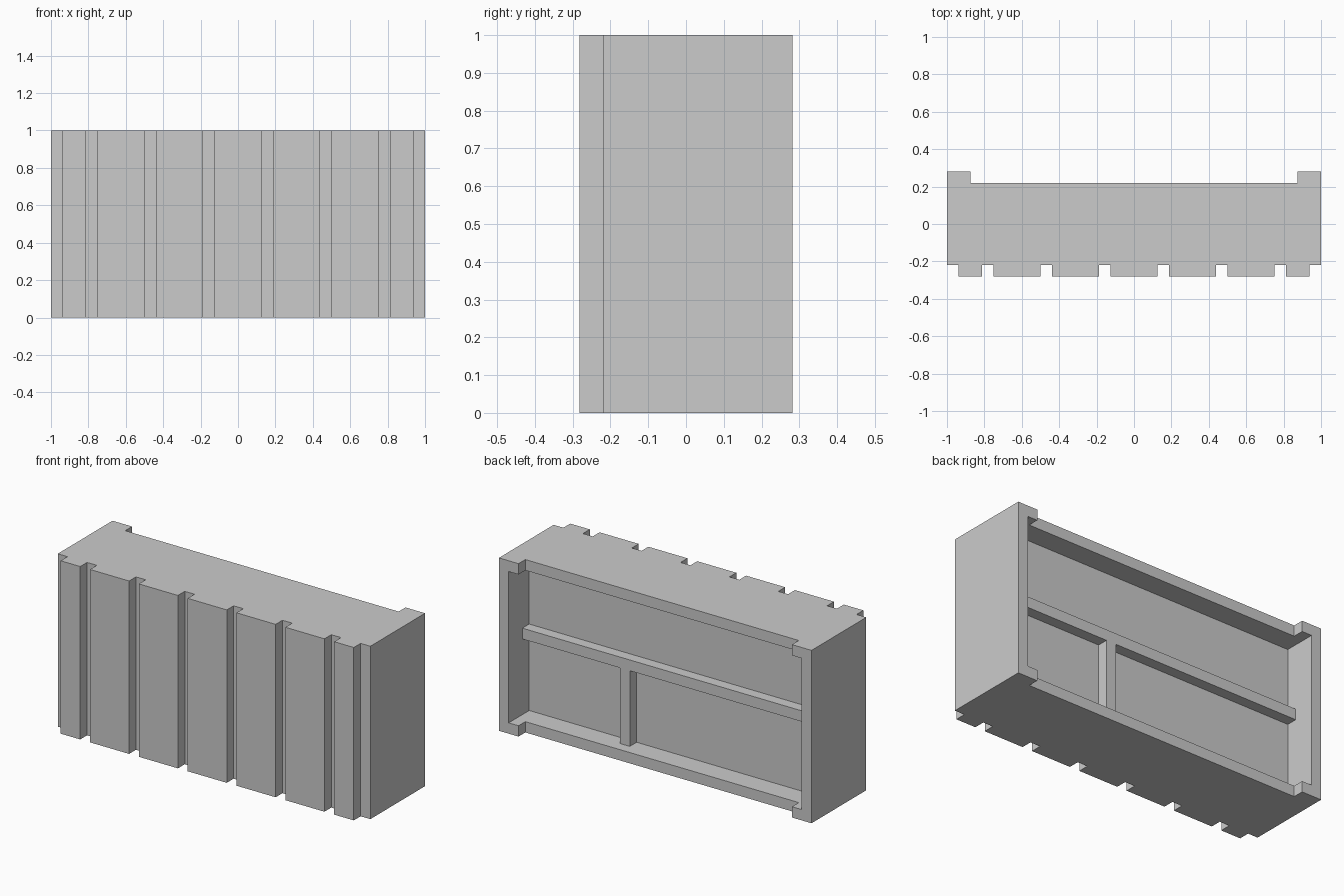
import bpy, bmesh

if "Cube" in bpy.data.objects:
    bpy.data.objects.remove(bpy.data.objects["Cube"])

U = 1 / 16  # grid module


def make_object(name, bm):
    bmesh.ops.recalc_face_normals(bm, faces=bm.faces)
    mesh = bpy.data.meshes.new(name)
    bm.to_mesh(mesh)
    bm.free()
    obj = bpy.data.objects.new(name, mesh)
    bpy.context.collection.objects.link(obj)
    return obj


def box(name, x, y, z):
    """Box from (min, max) ranges given in grid modules."""
    bm = bmesh.new()
    bmesh.ops.create_cube(bm, size=1)
    for v in bm.verts:
        v.co = [U * (r[0] if c < 0 else r[1]) for c, r in zip(v.co, (x, y, z))]
    return make_object(name, bm)


# Counter body: plan profile with front slats and rear corner tabs
slats = [(-15, -13), (-12, -8), (-7, -3), (-2, 2), (3, 7), (8, 12), (13, 15)]
plan = [(-16, -3.5)]
for a, b in slats:
    plan += [(a, -3.5), (a, -4.5), (b, -4.5), (b, -3.5)]
plan += [(16, -3.5), (16, 4.5), (14, 4.5), (14, 3.5),
         (-14, 3.5), (-14, 4.5), (-16, 4.5)]

bm = bmesh.new()
base = bm.faces.new([bm.verts.new((x * U, y * U, 0)) for x, y in plan])
top = bmesh.ops.extrude_face_region(bm, geom=[base])
bmesh.ops.translate(bm, vec=(0, 0, 1),
                    verts=[v for v in top["geom"] if isinstance(v, bmesh.types.BMVert)])
body = make_object("counter_body", bm)

# Open storage recess in the back
cutter = box("recess_cutter", (-15, 15), (1.5, 6), (1, 15))
cutter.hide_render = True
mod = body.modifiers.new("recess", "BOOLEAN")
mod.operation = "DIFFERENCE"
mod.solver = "EXACT"
mod.object = cutter
bpy.context.view_layer.objects.active = body
bpy.ops.object.modifier_apply(modifier=mod.name)
bpy.data.objects.remove(cutter)

# Shelf and the off-centre divider below it
box("shelf", (-15, 15), (1.5, 2.5), (8, 9))
box("shelf_divider", (4, 5), (1.5, 2.5), (1, 8))
